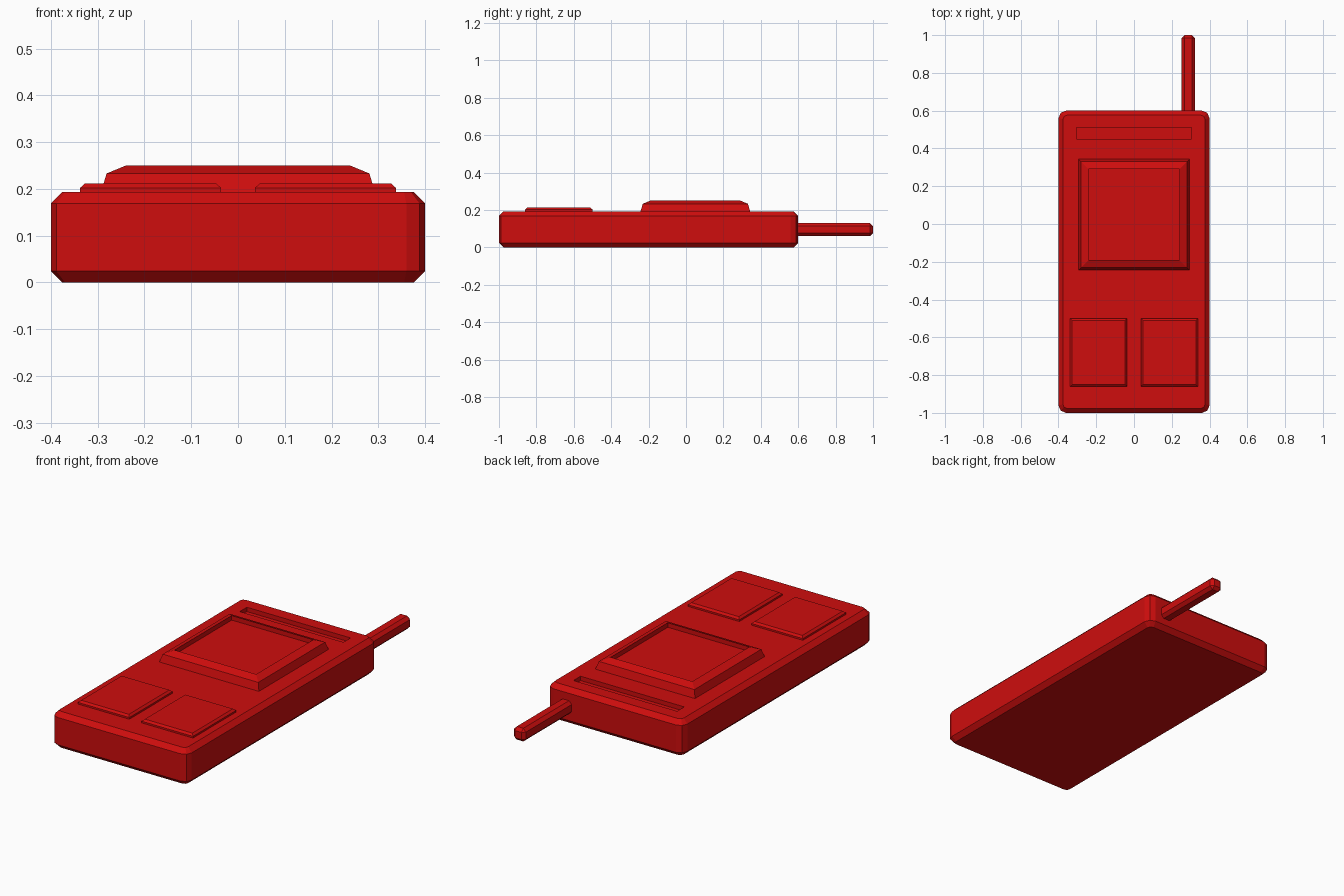
import bpy, bmesh
from mathutils import Vector

if "Cube" in bpy.data.objects:
    bpy.data.objects.remove(bpy.data.objects["Cube"])

red = bpy.data.materials.new("red_plastic")
red.diffuse_color = (0.62, 0.004, 0.004, 1)
red.use_nodes = True
red.node_tree.nodes["Principled BSDF"].inputs["Base Color"].default_value = red.diffuse_color


def finish(name, bm):
    bmesh.ops.recalc_face_normals(bm, faces=bm.faces)
    mesh = bpy.data.meshes.new(name)
    bm.to_mesh(mesh)
    bm.free()
    mesh.materials.append(red)
    obj = bpy.data.objects.new(name, mesh)
    bpy.context.collection.objects.link(obj)
    return obj


def box_bm(lo, hi):
    bm = bmesh.new()
    bmesh.ops.create_cube(bm, size=1)
    lo, hi = Vector(lo), Vector(hi)
    bmesh.ops.scale(bm, vec=hi - lo, verts=bm.verts)
    bmesh.ops.translate(bm, vec=(lo + hi) / 2, verts=bm.verts)
    return bm


def bevel(bm, edges, offset, segments=1):
    bmesh.ops.bevel(bm, geom=edges, offset=offset, segments=segments,
                    profile=0.5, affect='EDGES', clamp_overlap=True)


def square_loft(name, cx, cy, rings):
    """Stack of rectangles (half_x, half_y, z), capped at both ends."""
    bm = bmesh.new()
    loops = [[bm.verts.new((cx + sx * hx, cy + sy * hy, z))
              for sx, sy in ((-1, -1), (1, -1), (1, 1), (-1, 1))]
             for hx, hy, z in rings]
    for a, b in zip(loops, loops[1:]):
        for i in range(4):
            j = (i + 1) % 4
            bm.faces.new((a[i], a[j], b[j], b[i]))
    bm.faces.new(loops[0][::-1])
    bm.faces.new(loops[-1])
    return finish(name, bm)


# Body: rounded corners, then chamfered top and bottom rims
bm = box_bm((-0.4, -1, 0), (0.4, 0.6, 0.193))
bevel(bm, [e for e in bm.edges
           if abs(e.verts[0].co.z - e.verts[1].co.z) > 0.1], 0.04, 2)
bevel(bm, [e for e in bm.edges
           if abs(e.verts[0].co.z - e.verts[1].co.z) < 0.001], 0.024)
body = finish("body", bm)

# Speaker slot cut into the top
cutter = finish("slot_cutter", box_bm((-0.305, 0.45, 0.17), (0.305, 0.51, 0.3)))
cutter.hide_render = True
mod = body.modifiers.new("slot", 'BOOLEAN')
mod.operation = 'DIFFERENCE'
mod.solver = 'EXACT'
mod.object = cutter
bpy.context.view_layer.objects.active = body
bpy.ops.object.modifier_apply(modifier=mod.name)
bpy.data.objects.remove(cutter)

# Raised screen with sloping frame and sunken display
square_loft("screen", 0, 0.05, [
    (0.297, 0.297, 0.185), (0.293, 0.293, 0.193), (0.281, 0.281, 0.233),
    (0.24, 0.24, 0.25), (0.24, 0.24, 0.226)])

# Two buttons
for side, name in ((-1, "left_button"), (1, "right_button")):
    square_loft(name, side * 0.187, -0.68, [
        (0.151, 0.181, 0.185), (0.151, 0.181, 0.202), (0.14, 0.17, 0.212)])

# Antenna
bm = box_bm((0.252, 0.56, 0.06), (0.322, 1.0, 0.13))
bevel(bm, list(bm.edges), 0.016)
finish("antenna", bm)
